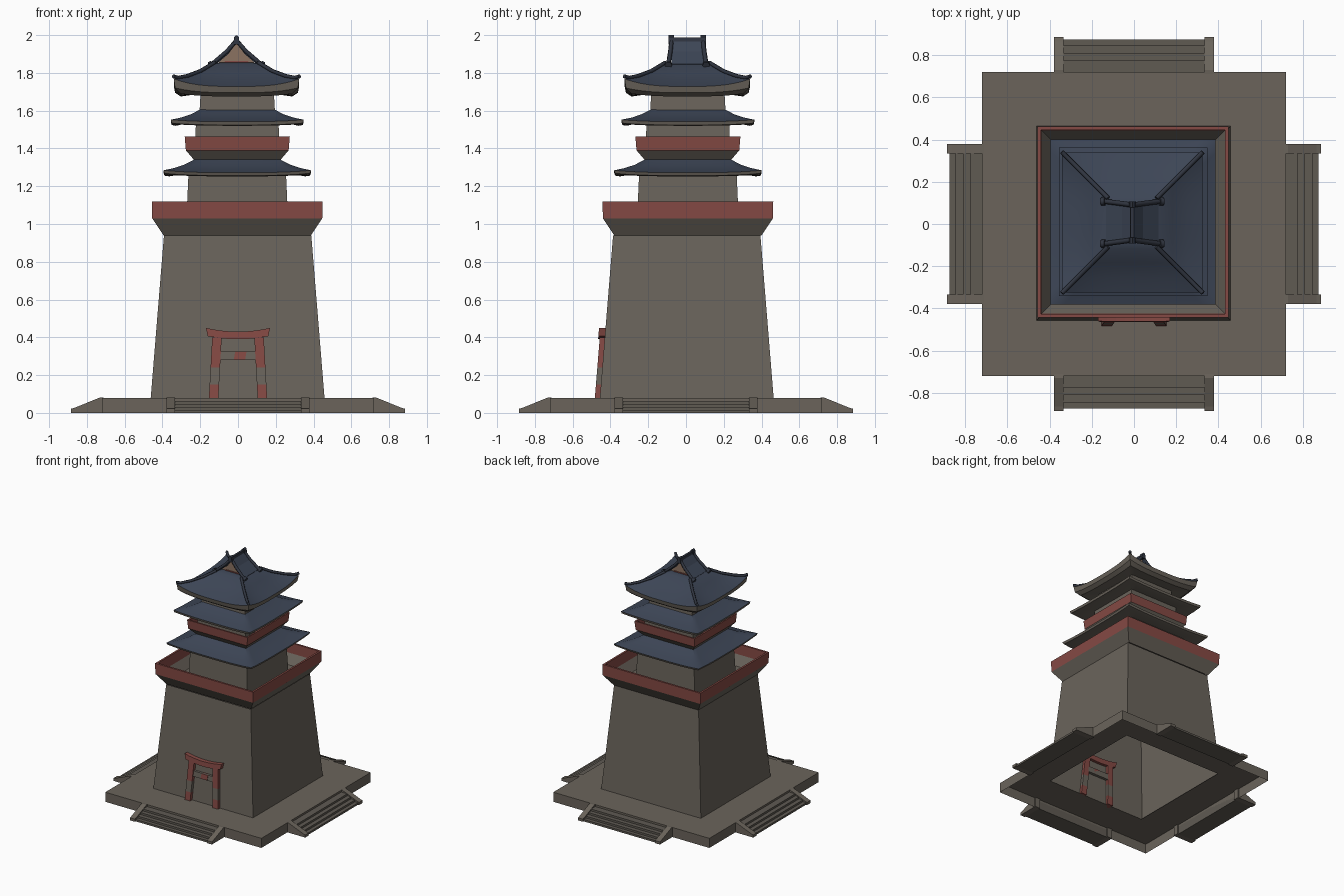
import bpy, bmesh, math
from mathutils import Matrix, Vector

if "Cube" in bpy.data.objects:
    bpy.data.objects.remove(bpy.data.objects["Cube"])


def material(name, rgb):
    m = bpy.data.materials.new(name)
    m.diffuse_color = (*rgb, 1)
    m.use_nodes = True
    m.node_tree.nodes["Principled BSDF"].inputs["Base Color"].default_value = m.diffuse_color
    return m


STONE = material("stone grey", (0.145, 0.127, 0.105))
RED = material("faded red", (0.235, 0.068, 0.058))
BLUE = material("slate blue", (0.046, 0.060, 0.092))
DARK = material("ridge dark blue", (0.030, 0.036, 0.052))
TAN = material("gable tan", (0.26, 0.17, 0.12))
STEP = material("step grey", (0.115, 0.103, 0.086))


def finish(name, bm, mats, smooth=None):
    bmesh.ops.recalc_face_normals(bm, faces=bm.faces[:])
    me = bpy.data.meshes.new(name)
    bm.to_mesh(me)
    bm.free()
    for m in mats:
        me.materials.append(m)
    ob = bpy.data.objects.new(name, me)
    bpy.context.collection.objects.link(ob)
    if smooth:
        bpy.ops.object.select_all(action='DESELECT')
        ob.select_set(True)
        bpy.context.view_layer.objects.active = ob
        bpy.ops.object.shade_smooth_by_angle(angle=math.radians(smooth))
    return ob


def rings(name, profile, mats, centre=(0, 0), n=1, cap=False, smooth=None):
    """Square rings (half, z, corner lift, material index of the band above)."""
    bm = bmesh.new()
    loops = []
    for half, z, lift, _ in profile:
        loop = []
        for k in range(4):
            rot = Matrix.Rotation(k * math.pi / 2, 3, 'Z')
            for i in range(n):
                u = -1 + 2 * i / n
                co = rot @ Vector((u * half, -half, z + lift * abs(u) ** 3))
                loop.append(bm.verts.new(co + Vector((centre[0], centre[1], 0))))
        loops.append(loop)
    for (a, b), p in zip(zip(loops, loops[1:]), profile):
        for i in range(len(a)):
            j = (i + 1) % len(a)
            bm.faces.new((a[i], a[j], b[j], b[i])).material_index = p[3]
    if cap:
        bm.faces.new(loops[-1]).material_index = profile[-1][3]
    return finish(name, bm, mats, smooth)


def prism(name, prof, w0, w1, mat, axis='y', turn=0, shear=0, centre=(0, 0)):
    """Extrude an outline along x or y; shear leans it back with height."""
    bm = bmesh.new()
    ends = []
    for w in (w0, w1):
        ends.append([bm.verts.new((w, a, b) if axis == 'x' else (a, w + shear * b, b)) for a, b in prof])
    bm.faces.new(ends[0])
    bm.faces.new(ends[1][::-1])
    for i in range(len(prof)):
        j = (i + 1) % len(prof)
        bm.faces.new((ends[0][i], ends[0][j], ends[1][j], ends[1][i]))
    bm.transform(Matrix.Translation((*centre, 0)) @ Matrix.Rotation(turn * math.pi / 2, 4, 'Z'))
    return finish(name, bm, [mat])


def tube(name, pts, r, mat):
    cu = bpy.data.curves.new(name, 'CURVE')
    cu.dimensions = '3D'
    cu.bevel_depth = r
    cu.bevel_resolution = 1
    cu.use_fill_caps = True
    sp = cu.splines.new('POLY')
    sp.points.add(len(pts) - 1)
    for p, co in zip(sp.points, pts):
        p.co = (*co, 1)
    cu.materials.append(mat)
    ob = bpy.data.objects.new(name, cu)
    bpy.context.collection.objects.link(ob)
    bpy.ops.object.select_all(action='DESELECT')
    ob.select_set(True)
    bpy.context.view_layer.objects.active = ob
    bpy.ops.object.convert(target='MESH')


# Platform, open below, with stairs on all four sides
rings("platform", [(0.72, 0, 0, 0), (0.72, 0.08, 0, 0), (0.45, 0.08, 0, 0)], [STONE])
stairs = [(0.72, 0), (0.72, 0.064)]
for i, r in enumerate((0.775, 0.81, 0.845, 0.875)):
    stairs += [(r, 0.064 - 0.016 * i), (r, max(0, 0.048 - 0.016 * i))]
rail = [(0.71, 0), (0.71, 0.08), (0.73, 0.082), (0.865, 0.027), (0.885, 0.022), (0.885, 0)]
for k in range(4):
    prism("stairs", stairs, -0.335, 0.335, STEP, 'x', k)
    for a, b in ((-0.378, -0.333), (0.333, 0.378)):
        prism("stair_rail", rail, a, b, STONE, 'x', k)

# Battered tower with flared red parapet
C = (-0.004, 0.01)
rings("main_tower", [(0.46, 0.08, 0, 0), (0.39, 0.94, 0, 0)], [STONE], (-0.002, 0.004))
rings("parapet", [(0.39, 0.94, 0, 0), (0.45, 1.03, 0, 1), (0.452, 1.12, 0, 1), (0.436, 1.12, 0, 1),
                  (0.434, 1.035, 0, 0), (0.385, 0.96, 0, 0)], [STONE, RED], C, cap=True)

# Upper storeys
rings("lower_storey", [(0.272, 0.96, 0, 0), (0.258, 1.27, 0, 0)], [STONE], C)
rings("balcony", [(0.225, 1.335, 0, 0), (0.272, 1.39, 0, 1), (0.278, 1.462, 0, 1), (0.266, 1.462, 0, 1),
                  (0.262, 1.395, 0, 0), (0.22, 1.37, 0, 0)], [STONE, RED], C)
rings("middle_storey", [(0.226, 1.36, 0, 0), (0.218, 1.55, 0, 0)], [STONE], C)
rings("top_storey", [(0.2, 1.59, 0, 0), (0.193, 1.71, 0, 0)], [STONE], C)

# Curved roofs: grey underside and lip, blue tiles above
rings("lower_roof", [(0.25, 1.27, 0, 0), (0.36, 1.252, 0.008, 0), (0.385, 1.256, 0.012, 0),
                     (0.391, 1.272, 0.012, 1), (0.335, 1.288, 0.008, 1), (0.28, 1.31, 0.004, 1),
                     (0.225, 1.343, 0, 1)], [STONE, BLUE], C, 12, smooth=35)
rings("middle_roof", [(0.21, 1.545, 0, 0), (0.325, 1.52, 0.008, 0), (0.347, 1.524, 0.01, 0),
                      (0.352, 1.542, 0.01, 1), (0.295, 1.558, 0.006, 1), (0.245, 1.578, 0.003, 1),
                      (0.197, 1.606, 0, 1)], [STONE, BLUE], C, 12, smooth=35)
T = (-0.008, 0.007)
rings("top_roof", [(0.19, 1.69, 0, 0), (0.295, 1.675, 0.015, 0), (0.325, 1.695, 0.025, 0),
                   (0.332, 1.728, 0.04, 1), (0.26, 1.757, 0.022, 1), (0.19, 1.797, 0.008, 1),
                   (0.125, 1.845, 0, 1), (0.085, 1.855, 0, 1)], [STONE, BLUE], T, 16, True, 35)

# Gabled crown: tan core, red tie beam, blue slopes
prism("gable_wall", [(-0.11, 1.84), (0.11, 1.84), (0.045, 1.905), (0, 1.965), (-0.045, 1.905)],
      -0.07, 0.07, TAN, centre=T)
for w in (-0.075, 0.068):
    prism("gable_beam", [(-0.07, 1.838), (0.07, 1.838), (0.062, 1.862), (-0.062, 1.862)],
          w, w + 0.007, RED, centre=T)
for s in (-1, 1):
    prism("gable_roof", [(s * x, z) for x, z in ((0, 1.98), (0.05, 1.912), (0.125, 1.848),
                         (0.12, 1.835), (0.043, 1.9), (0, 1.96))], -0.085, 0.085, BLUE, centre=T)
    # verge ridges, round end tiles and hip ridges
    for t in (-1, 1):
        path = [(T[0] + s * x, T[1] + t * y, z) for x, y, z in
                ((0, 0.083, 1.972), (0.05, 0.09, 1.915), (0.128, 0.1, 1.848))]
        tube("verge_ridge", path, 0.012, DARK)
        e = path[-1]
        tube("verge_end_tile", [e, (e[0] + s * 0.018, e[1], e[2] - 0.008)], 0.02, DARK)
        tube("hip_ridge", [(T[0] + s * h, T[1] + t * h, z) for h, z in
                           ((0.115, 1.855), (0.19, 1.81), (0.26, 1.784), (0.31, 1.774), (0.334, 1.782))],
             0.011, DARK)

# Top ridge with raised ends
prism("top_ridge", [(-0.012, 1.955), (0.012, 1.955), (0.009, 1.987), (-0.009, 1.987)],
      -0.09, 0.09, DARK, centre=T)
for w in (-0.1, 0.07):
    prism("ridge_end_tile", [(-0.018, 1.95), (0.018, 1.95), (0.012, 1.99), (0, 2.0), (-0.012, 1.99)],
          w, w + 0.03, DARK, centre=T)

# Gate frame leaning on the front wall
LEAN = 0.0814
for s in (-1, 1):
    for z0, z1, m in ((0.08, 0.15, RED), (0.15, 0.24, STONE), (0.24, 0.4, RED)):
        pts = []
        for z, d in ((z0, 1), (z1, 1), (z1, -1), (z0, -1)):
            pts.append((s * (0.129 - 0.055 * (z - 0.08)) + d * 0.025, z))
        prism("gate_post", pts, -0.489, -0.44, m, shear=LEAN)
prism("gate_crossbeam", [(-0.1, 0.28), (0.1, 0.28), (0.1, 0.325), (-0.1, 0.325)],
      -0.482, -0.44, STONE, shear=LEAN)
prism("gate_strut", [(-0.022, 0.282), (0.038, 0.282), (0.045, 0.325), (-0.015, 0.325)],
      -0.486, -0.44, RED, shear=LEAN)
xs = [-1 + i / 4 for i in range(9)]
prism("gate_lintel", [(0.16 * x, 0.39 + 0.016 * x * x) for x in xs] +
      [(0.17 * x, 0.43 + 0.02 * x * x) for x in reversed(xs)], -0.497, -0.44, RED, shear=LEAN)
